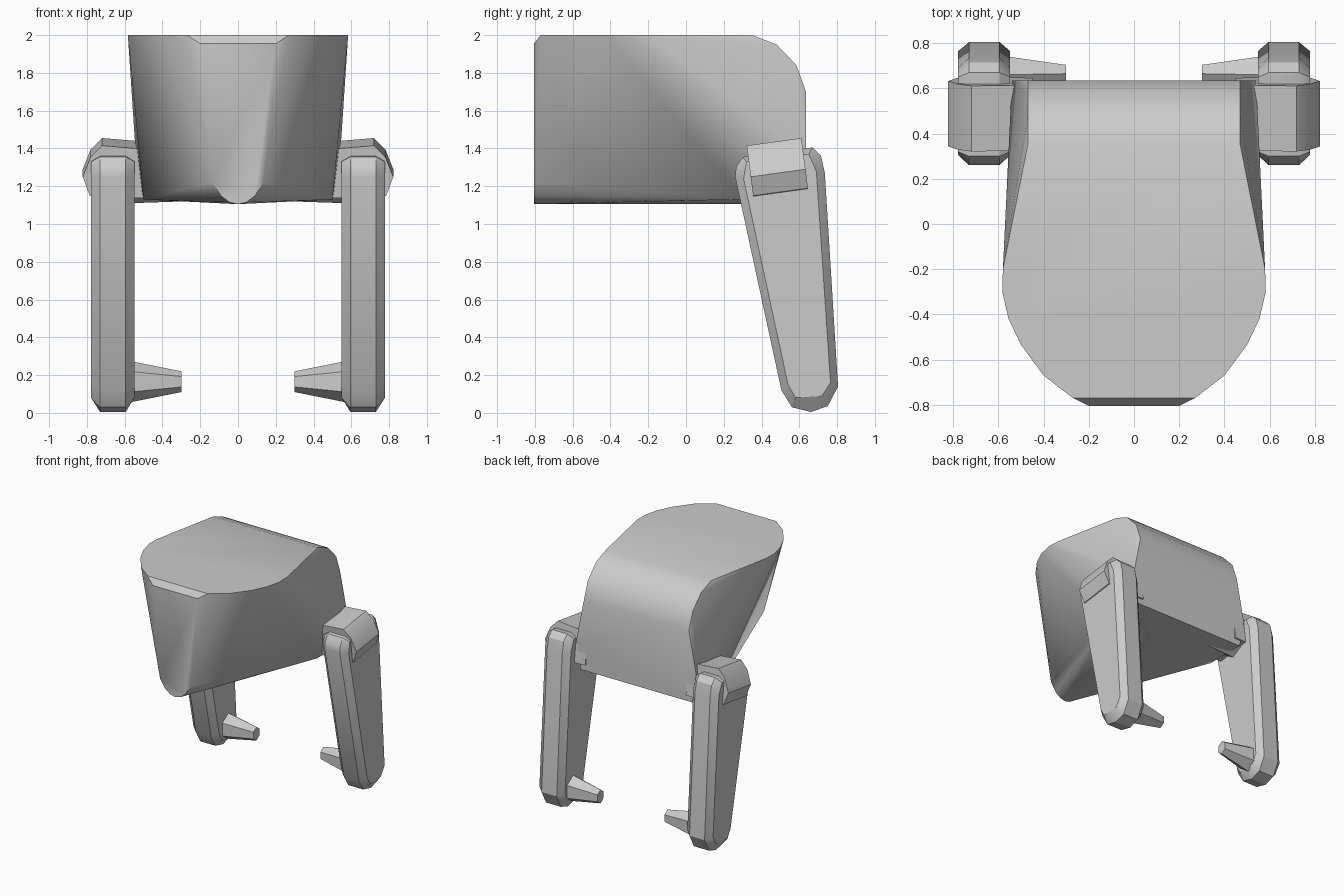
import bpy, bmesh, math

cube = bpy.data.objects.get("Cube")
if cube:
    bpy.data.objects.remove(cube, do_unlink=True)

grey = bpy.data.materials.new("plain grey")
grey.use_nodes = True
COLOUR = (0.6, 0.6, 0.6, 1)
grey.diffuse_color = COLOUR
grey.node_tree.nodes["Principled BSDF"].inputs["Base Color"].default_value = COLOUR


def hull(name, points, angle=30):
    """Closed faceted solid wrapped around a few guide points."""
    bm = bmesh.new()
    for p in points:
        bm.verts.new(p)
    res = bmesh.ops.convex_hull(bm, input=bm.verts[:])
    loose = {g for g in res["geom_interior"] + res["geom_unused"]
             if isinstance(g, bmesh.types.BMVert)}
    bmesh.ops.delete(bm, geom=list(loose), context='VERTS')
    bmesh.ops.dissolve_limit(bm, angle_limit=math.radians(1),
                             verts=bm.verts[:], edges=bm.edges[:])
    bmesh.ops.recalc_face_normals(bm, faces=bm.faces[:])
    mesh = bpy.data.meshes.new(name)
    bm.to_mesh(mesh)
    bm.free()
    mesh.materials.append(grey)
    ob = bpy.data.objects.new(name, mesh)
    bpy.context.collection.objects.link(ob)
    bpy.ops.object.select_all(action='DESELECT')
    ob.select_set(True)
    bpy.context.view_layer.objects.active = ob
    bpy.ops.object.shade_smooth_by_angle(angle=math.radians(angle))
    return ob


def both(points):
    return [(s * x, y, z) for x, y, z in points for s in (1, -1)]


def ring(x, y, z, ry, rz, n=6):
    return [(x, y + ry * math.cos(math.tau * (i + 0.5) / n),
             z + rz * math.sin(math.tau * (i + 0.5) / n)) for i in range(n)]


# Body: rounded top outline, narrow nose, rolled rear edge, shallow keel
top = [(x, y, 2) for x, y in [(0.27, -0.77), (0.4, -0.67), (0.5, -0.535),
                              (0.555, -0.42), (0.583, -0.3), (0.58, -0.2), (0.47, 0.35)]]
nose = [(x, -0.805, z) for x, z in [(0.2, 1.955), (0.135, 1.22), (0.09, 1.15),
                                   (0.045, 1.115), (0, 1.105)]]
rear = [(0.47, y, z) for y, z in [(0.48, 1.95), (0.585, 1.84), (0.635, 1.7)]]
base = [(0.54, 0.635, 1.35), (0.5, 0.635, 1.13), (0.5, 0.3, 1.13), (0, 0.3, 1.105)]
hull("body", both(top + nose + rear + base))

# Leg side outline: full size in the middle, smaller on the flat sides
outline = [(0.26, 1.25), (0.265, 1.3), (0.3, 1.355), (0.67, 1.405), (0.715, 1.36),
           (0.735, 1.27), (0.805, 0.14), (0.75, 0.035), (0.66, 0.005),
           (0.56, 0.03), (0.505, 0.12)]
cheek = [(0.305, 1.24), (0.32, 1.33), (0.65, 1.37), (0.69, 1.28),
         (0.765, 0.16), (0.72, 0.09), (0.58, 0.08), (0.54, 0.15)]
hip_profile = [(0.45, 1.42), (0.54, 1.43), (0.72, 1.445), (0.78, 1.385), (0.822, 1.28),
               (0.785, 1.18), (0.74, 1.16), (0.45, 1.17)]

for side, s in (("left", 1), ("right", -1)):
    def flip(points):
        return [(s * x, y, z) for x, y, z in points]

    leg = [(x, y, z) for x in (0.595, 0.73) for y, z in outline]
    leg += [(x, y, z) for x in (0.548, 0.778) for y, z in cheek]
    hull(side + "_leg", flip(leg))

    # Hip block, tilted to follow the leg
    hip = []
    for x, z in hip_profile:
        lean = 0.13 * (z - 1.3)
        hip += [(x, 0.34 - lean, z - 0.03), (x, 0.63 - lean, z + 0.01)]
    hull(side + "_hip", flip(hip))

    # Tapered stub running from the hip under the body
    hull(side + "_hip_stub", flip(ring(0.57, 0.5, 1.22, 0.11, 0.11)
                                  + ring(0.28, 0.5, 1.17, 0.05, 0.05)))

    # Inward pointing toe
    hull(side + "_toe", flip(ring(0.6, 0.66, 0.165, 0.1, 0.115)
                             + ring(0.3, 0.665, 0.165, 0.045, 0.055)))
